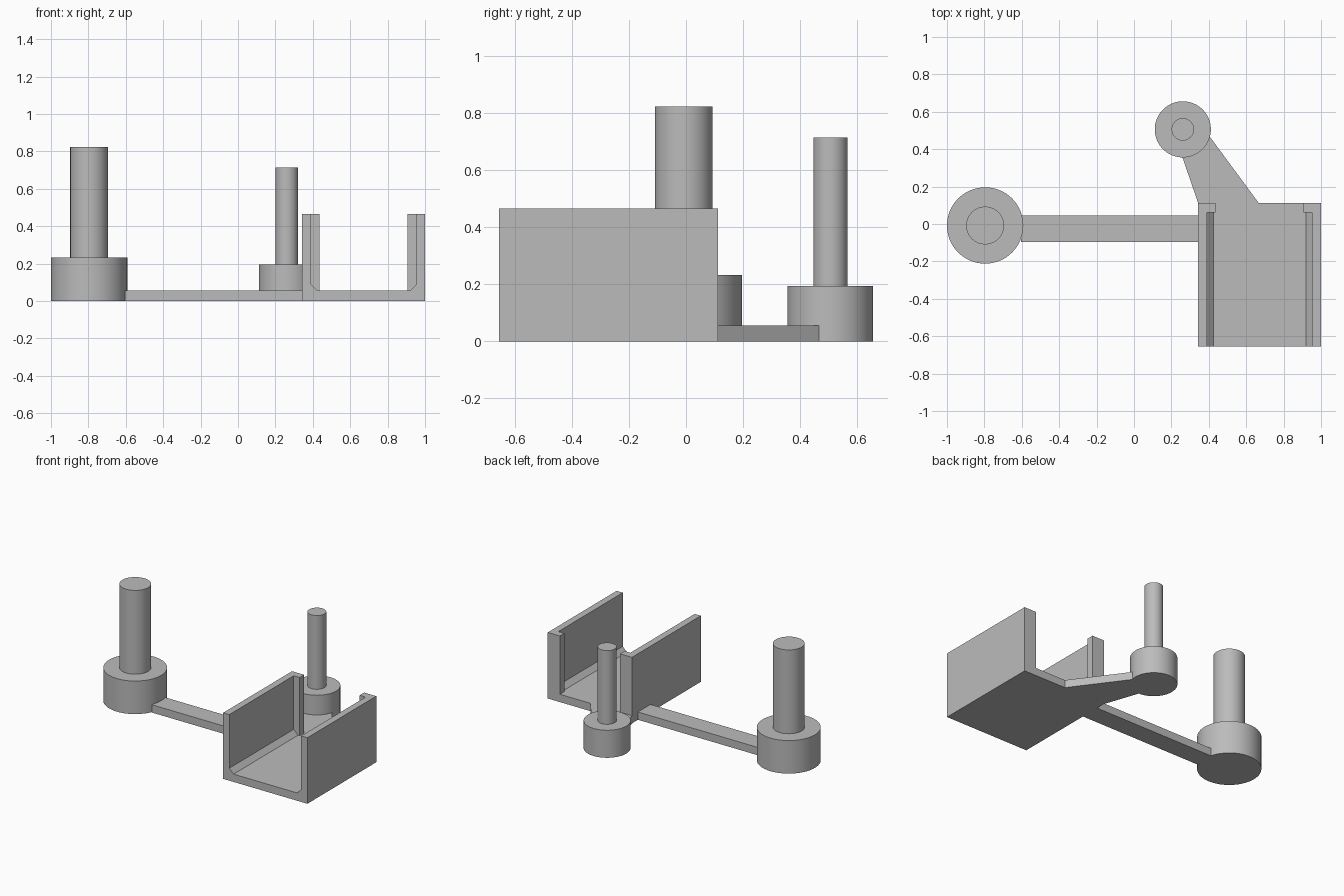
import bpy
import bmesh
from mathutils import Vector

cube = bpy.data.objects.get("Cube")
if cube:
    bpy.data.objects.remove(cube, do_unlink=True)

GREY = (0.5, 0.5, 0.5, 1.0)
grey = bpy.data.materials.new("light grey")
grey.use_nodes = True
grey.diffuse_color = GREY
grey.node_tree.nodes["Principled BSDF"].inputs["Base Color"].default_value = GREY


def add_object(name, bm):
    bmesh.ops.recalc_face_normals(bm, faces=bm.faces[:])
    mesh = bpy.data.meshes.new(name)
    bm.to_mesh(mesh)
    bm.free()
    mesh.materials.append(grey)
    obj = bpy.data.objects.new(name, mesh)
    bpy.context.collection.objects.link(obj)
    return obj


def prism(name, outline, offset):
    """Extrude a closed outline of 3D points along an offset."""
    bm = bmesh.new()
    face = bm.faces.new([bm.verts.new(p) for p in outline])
    moved = bmesh.ops.extrude_face_region(bm, geom=[face], use_keep_orig=True)["geom"]
    verts = [v for v in moved if isinstance(v, bmesh.types.BMVert)]
    bmesh.ops.translate(bm, vec=Vector(offset), verts=verts)
    return add_object(name, bm)


def slab(name, outline, height):
    return prism(name, [(x, y, 0) for x, y in outline], (0, 0, height))


def post(name, x, y, base_radius, base_top, pin_radius, pin_top, steps=64):
    """Round base with a narrower pin, turned from one stepped profile."""
    profile = [(0, 0), (base_radius, 0), (base_radius, base_top),
               (pin_radius, base_top), (pin_radius, pin_top), (0, pin_top)]
    bm = bmesh.new()
    verts = [bm.verts.new((r, 0, z)) for r, z in profile]
    edges = [bm.edges.new(pair) for pair in zip(verts, verts[1:])]
    bmesh.ops.spin(bm, geom=verts + edges, cent=(0, 0, 0), axis=(0, 0, 1),
                   angle=6.2831853, steps=steps)
    bmesh.ops.remove_doubles(bm, verts=bm.verts[:], dist=0.0005)
    obj = add_object(name, bm)
    obj.location = (x, y, 0)
    bpy.ops.object.select_all(action="DESELECT")
    obj.select_set(True)
    bpy.context.view_layer.objects.active = obj
    bpy.ops.object.shade_smooth_by_angle(angle=0.6)


# Tray dimensions
LEFT, RIGHT, FRONT, BACK = 0.343, 1.0, -0.655, 0.112
CENTRE = (LEFT + RIGHT) / 2
HALF = (RIGHT - LEFT) / 2
TOP, FLOOR, WALL, BEVEL = 0.466, 0.055, 0.048, 0.033

# U-shaped tray with bevelled inner corners
inner = HALF - WALL
half_section = [(HALF, 0), (HALF, TOP), (inner, TOP),
                (inner, FLOOR + BEVEL), (inner - BEVEL, FLOOR)]
section = half_section + [(-x, z) for x, z in reversed(half_section)]
prism("tray", [(CENTRE + x, FRONT, z) for x, z in section], (0, BACK - FRONT, 0))

# Retaining lips at the back of both walls
LIP = 0.094
for name, x in (("right_lip", LEFT), ("left_lip", RIGHT - LIP)):
    slab(name, [(x, BACK - 0.05), (x + LIP, BACK - 0.05), (x + LIP, BACK), (x, BACK)], TOP)

# Flat arms from the tray to the posts
slab("side_arm", [(-0.605, -0.095), (LEFT, -0.095), (LEFT, 0.045), (-0.605, 0.045)], FLOOR)
slab("back_arm", [(LEFT, BACK), (0.667, BACK), (0.403, 0.47), (0.256, 0.365)], FLOOR)

# Stepped posts
post("large_post", -0.796, -0.008, 0.204, 0.233, 0.101, 0.824)
post("small_post", 0.261, 0.506, 0.15, 0.194, 0.06, 0.714)
